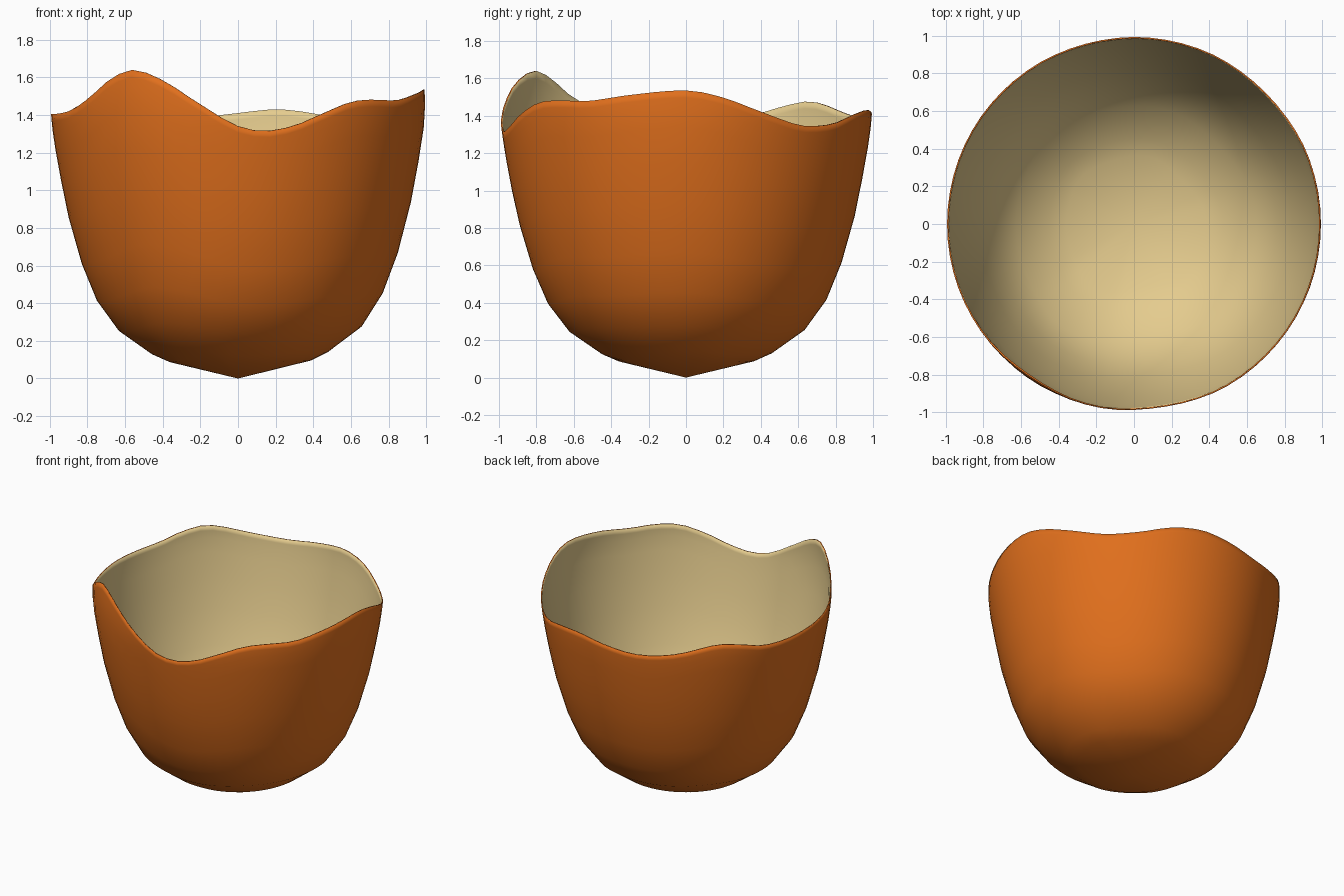
import bpy, bmesh
from math import radians, cos, sin

if "Cube" in bpy.data.objects:
    bpy.data.objects.remove(bpy.data.objects["Cube"])

# rim height by angle (degrees counter-clockwise from +x)
RIM = [(0, 1.535), (11, 1.50), (24, 1.42), (37, 1.352), (45, 1.344), (54, 1.36),
       (65, 1.405), (78, 1.43), (90, 1.41), (105, 1.385), (120, 1.41), (137, 1.475),
       (147, 1.455), (158, 1.41), (180, 1.405), (205, 1.42), (217, 1.49), (226, 1.585),
       (235, 1.64), (246, 1.585), (258, 1.46), (270, 1.34), (279, 1.315), (288, 1.345),
       (296, 1.40), (307, 1.468), (316, 1.482), (328, 1.478), (342, 1.51)]
# side profile: height, radius
PROFILE = [(0, 0), (.09, .375), (.135, .47), (.25, .63), (.29, .672), (.43, .76),
           (.64, .842), (.9, .912), (1.2, .968), (1.33, .987), (1.41, .994), (1.54, .992), (1.66, .98)]
# ring positions as a fraction of the rim height
LEVELS = [.062, .092, .18, .295, .435, .61, .75, .87, .94, .975, 1.0]
SEGMENTS = 72


def rim_height(a):
    """Smooth periodic curve through the rim points."""
    n = len(RIM)
    pt = lambda k: (RIM[k % n][0] + 360 * (k // n), RIM[k % n][1])
    k = max(j for j in range(n) if RIM[j][0] <= a)
    p0, p1, p2, p3 = (pt(k + d) for d in (-1, 0, 1, 2))
    h = p2[0] - p1[0]
    m1 = (p2[1] - p0[1]) / (p2[0] - p0[0]) * h
    m2 = (p3[1] - p1[1]) / (p3[0] - p1[0]) * h
    t = (a - p1[0]) / h
    return ((2*t**3 - 3*t**2 + 1) * p1[1] + (t**3 - 2*t**2 + t) * m1
            + (3*t**2 - 2*t**3) * p2[1] + (t**3 - t**2) * m2)


def radius(z):
    for (z0, r0), (z1, r1) in zip(PROFILE, PROFILE[1:]):
        if z <= z1:
            return r0 + (r1 - r0) * (z - z0) / (z1 - z0)
    return PROFILE[-1][1]


def material(name, color):
    m = bpy.data.materials.new(name)
    m.diffuse_color = (*color, 1)
    m.use_nodes = True
    m.node_tree.nodes["Principled BSDF"].inputs["Base Color"].default_value = m.diffuse_color
    return m


# bowl-shaped shell: rings from the pointed bottom to the wavy rim
bm = bmesh.new()
tip = bm.verts.new((0, 0, 0))
rings = []
for u in LEVELS:
    ring = []
    for i in range(SEGMENTS):
        a = 360 * i / SEGMENTS
        z = u * rim_height(a)
        r = radius(z)
        ring.append(bm.verts.new((r * cos(radians(a)), r * sin(radians(a)), z)))
    rings.append(ring)
for i in range(SEGMENTS):
    j = (i + 1) % SEGMENTS
    bm.faces.new((tip, rings[0][j], rings[0][i]))
    for lo, hi in zip(rings, rings[1:]):
        bm.faces.new((lo[i], lo[j], hi[j], hi[i]))
for f in bm.faces:
    f.smooth = True
mesh = bpy.data.meshes.new("shell")
bm.to_mesh(mesh)
bm.free()
shell = bpy.data.objects.new("shell", mesh)
bpy.context.collection.objects.link(shell)

# orange outside, cream inside
mesh.materials.append(material("orange_outside", (.75, .16, .012)))
mesh.materials.append(material("cream_inside", (.78, .6, .27)))
thick = shell.modifiers.new("thickness", 'SOLIDIFY')
thick.thickness = 0.008
thick.offset = -1
thick.material_offset = 1
thick.material_offset_rim = 0
